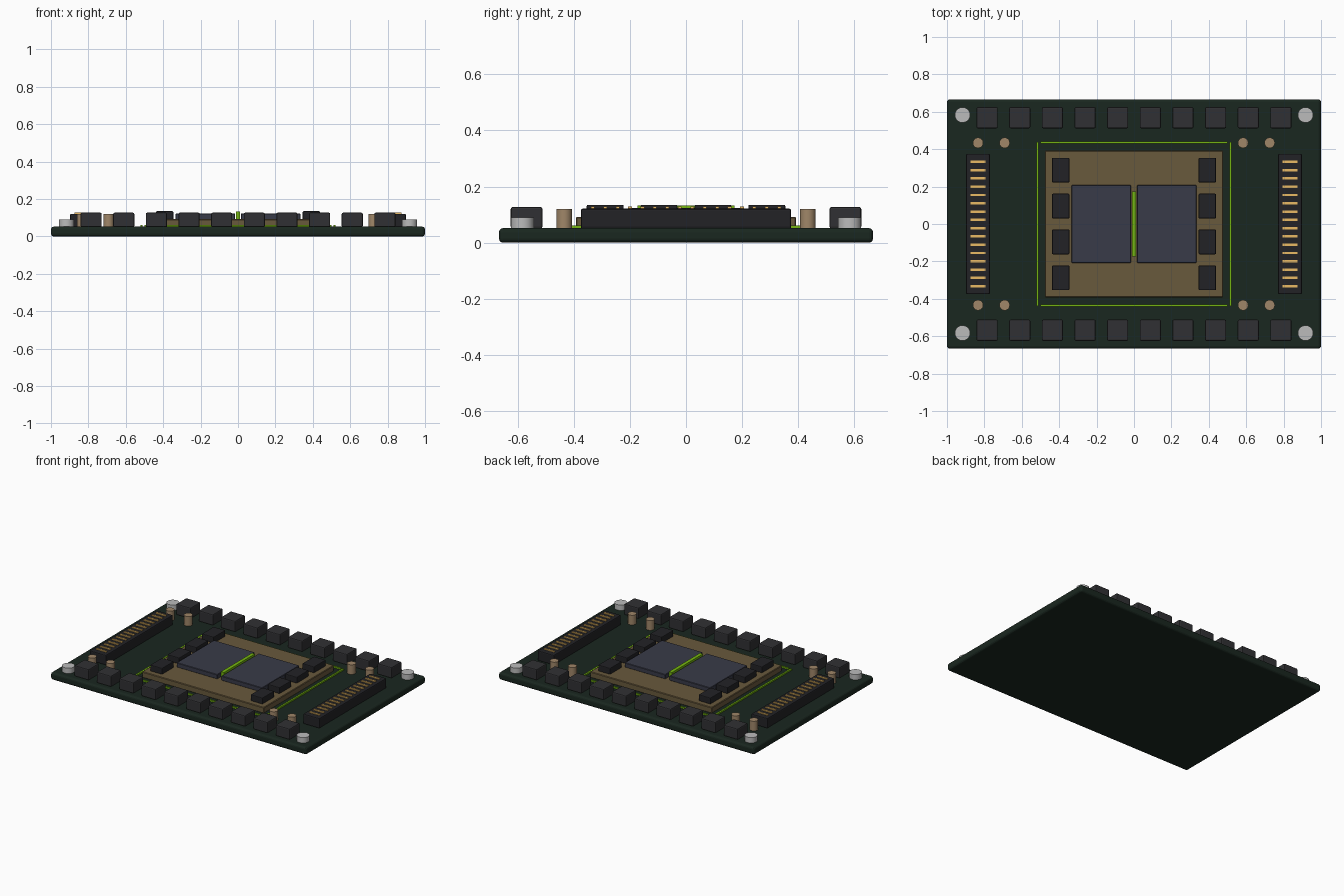
import bpy, bmesh, math

if "Cube" in bpy.data.objects:
    bpy.data.objects.remove(bpy.data.objects["Cube"])

BOARD_TOP = 0.052


def mat(name, r, g, b):
    m = bpy.data.materials.new(name)
    m.diffuse_color = (r, g, b, 1)
    m.use_nodes = True
    m.node_tree.nodes["Principled BSDF"].inputs["Base Color"].default_value = m.diffuse_color
    return m


BOARD = mat("board_green", 0.01, 0.02, 0.014)
LIME = mat("lime", 0.18, 0.47, 0.005)
CHIP = mat("charcoal", 0.03, 0.03, 0.033)
BLACK = mat("black_plastic", 0.016, 0.016, 0.019)
DIE = mat("die_grey", 0.04, 0.043, 0.065)
BROWN = mat("substrate_brown", 0.14, 0.10, 0.045)
GOLD = mat("gold", 0.83, 0.5, 0.13)
STEEL = mat("steel", 0.5, 0.5, 0.5)
TAN = mat("tan", 0.35, 0.24, 0.14)


def finish(name, bm, loc, material, bevel, segments, smooth=False):
    me = bpy.data.meshes.new(name)
    bm.to_mesh(me)
    bm.free()
    ob = bpy.data.objects.new(name, me)
    ob.location = loc
    bpy.context.collection.objects.link(ob)
    me.materials.append(material)
    if smooth:
        bpy.ops.object.select_all(action='DESELECT')
        ob.select_set(True)
        bpy.context.view_layer.objects.active = ob
        bpy.ops.object.shade_smooth_by_angle(angle=math.radians(35))
    if bevel:
        m = ob.modifiers.new("bevel", 'BEVEL')
        m.width, m.segments = bevel, segments
        m.limit_method = 'ANGLE'
    return ob


def box(name, x, y, sx, sy, z0, z1, material, bevel=0.0, segments=2):
    bm = bmesh.new()
    bmesh.ops.create_cube(bm, size=1)
    bmesh.ops.scale(bm, vec=(sx, sy, z1 - z0), verts=bm.verts)
    return finish(name, bm, (x, y, (z0 + z1) / 2), material, bevel, segments)


def cylinder(name, x, y, r, z0, z1, material, sides=24):
    bm = bmesh.new()
    bmesh.ops.create_cone(bm, cap_ends=True, segments=sides, radius1=r,
                          radius2=r, depth=z1 - z0)
    return finish(name, bm, (x, y, (z0 + z1) / 2), material, 0, 1, True)


# circuit board
box("circuit_board", 0, 0, 2, 1.333, 0, BOARD_TOP, BOARD, 0.015, 3)

# package substrate and the two dies with the bridge strip
box("substrate", 0, 0, 0.952, 0.784, BOARD_TOP - 0.002, 0.092, BROWN, 0.004, 1)
for side in (-1, 1):
    box("die", side * 0.175, 0, 0.318, 0.417, 0.09, 0.123, DIE, 0.003, 1)
box("die_bridge", 0, 0, 0.024, 0.345, 0.09, 0.132, LIME)

# memory stacks on both sides of the dies
for side in (-1, 1):
    for i in range(4):
        box("memory_stack", side * 0.392, (i - 1.5) * 0.192, 0.093, 0.132,
            0.09, 0.135, BLACK, 0.005, 2)

# lime outline around the package
for side in (-1, 1):
    box("outline_long", 0, side * 0.436, 1.0, 0.012, BOARD_TOP - 0.002, 0.062, LIME)
    box("outline_short", side * 0.516, 0, 0.012, 0.875, BOARD_TOP - 0.002, 0.062, LIME)

# power stage blocks along the front and back edges
for side in (-1, 1):
    for i in range(10):
        box("power_block", (i - 4.5) * 0.1745, side * 0.568, 0.113, 0.113,
            BOARD_TOP - 0.002, 0.127, CHIP, 0.007, 2)

# edge connectors with gold contacts
for side in (-1, 1):
    box("connector", side * 0.834, 0, 0.128, 0.75, BOARD_TOP - 0.002, 0.121,
        BLACK, 0.007, 2)
    for i in range(16):
        box("contact", side * 0.834, (i - 7.5) * 0.0443, 0.08, 0.013,
            0.118, 0.128, GOLD)

# capacitors
for y in (-0.434, 0.434):
    for x in (-0.834, -0.692, 0.583, 0.725):
        cylinder("capacitor", x, y, 0.028, BOARD_TOP - 0.002, 0.12, TAN)

# corner mounting posts
for sx in (-1, 1):
    for sy in (-1, 1):
        cylinder("mounting_post", sx * 0.917, sy * 0.583, 0.041,
                 BOARD_TOP - 0.002, 0.09, STEEL)
